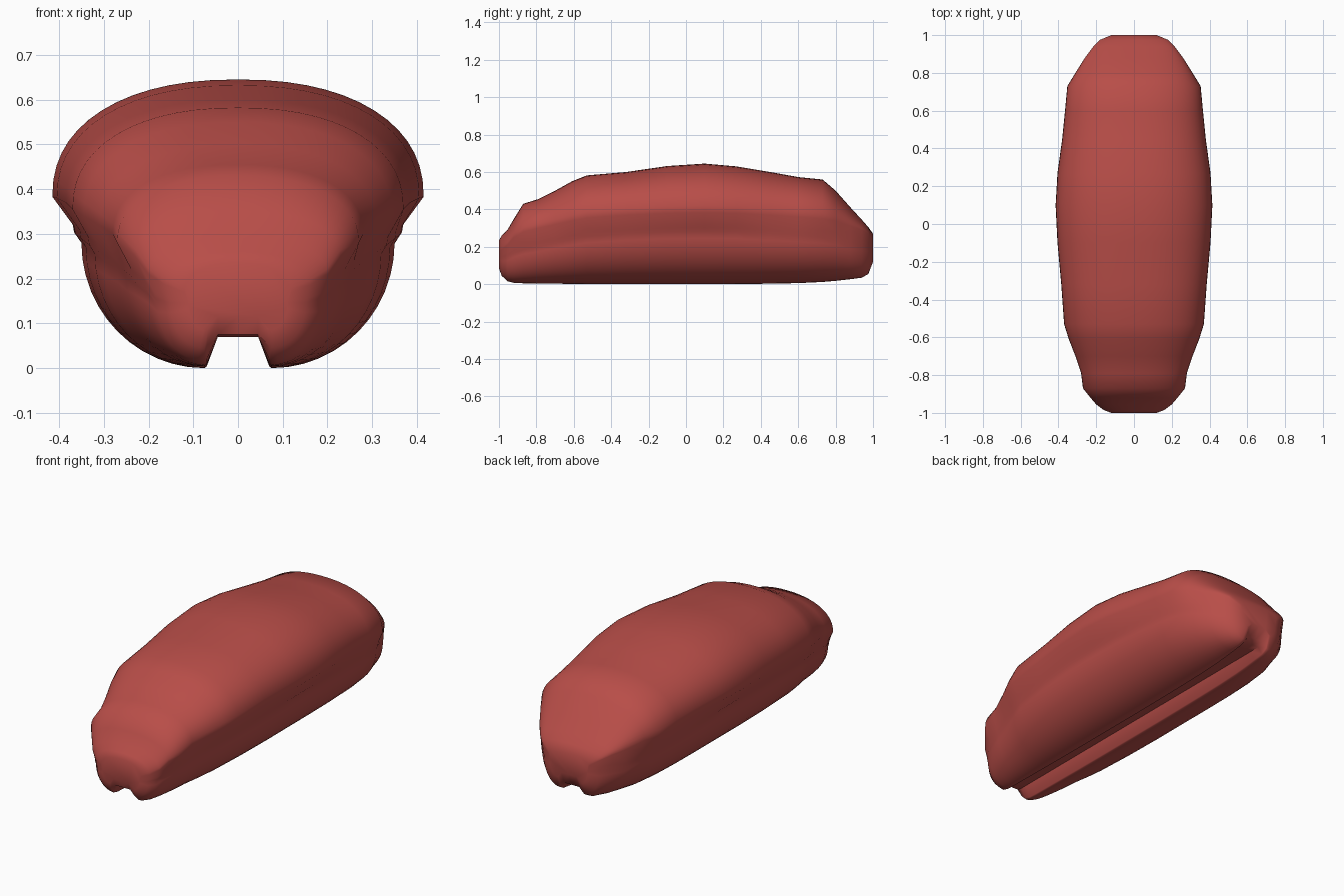
import bpy, bmesh, math

if "Cube" in bpy.data.objects:
    bpy.data.objects.remove(bpy.data.objects["Cube"])

# stations: y, shell half width, top z, shell rim z, belly half width, bottom z
STATIONS = [
    (-1.00, .12, .235, .17, .11, .085),
    (-.985, .16, .26, .185, .15, .045),
    (-.955, .20, .29, .21, .18, .016),
    (-.92, .23, .35, .25, .20, .007),
    (-.87, .27, .43, .28, .225, .005),
    (-.79, .28, .455, .30, .25, .004),
    (-.70, .31, .50, .32, .27, .003),
    (-.61, .345, .55, .34, .30, .002),
    (-.53, .37, .582, .355, .32, .001),
    (-.32, .385, .60, .37, .34, 0),
    (-.10, .405, .632, .38, .35, 0),
    (.10, .415, .645, .383, .35, 0),
    (.27, .405, .63, .38, .35, .001),
    (.45, .38, .60, .37, .345, .003),
    (.60, .365, .573, .36, .335, .006),
    (.73, .353, .56, .35, .315, .012),
    (.80, .31, .50, .34, .285, .018),
    (.88, .26, .41, .31, .25, .027),
    (.94, .215, .345, .29, .20, .035),
    (.975, .18, .305, .27, .165, .055),
    (1.00, .12, .27, .23, .11, .12),
]


def half_section(w, top, rim, belly, bottom):
    """Right half outline, from the crown down to the groove ceiling."""
    pts = []
    n = 2 / 2.25
    for i in range(15):                                   # domed shell
        a = math.pi / 2 * i / 14
        pts.append((w * math.sin(a) ** n, rim + (top - rim) * max(math.cos(a), 0) ** n))
    h = min(.1, (rim - bottom) * .35)
    pts.append((w + (belly - w) * .7, rim - h * .62))      # undercut below the rim
    pts.append((w + (belly - w) * .75, rim - h * .8))
    zb = rim - h
    inner = min(.075, belly * .65)
    for i in range(13):                                   # round belly
        a = math.pi / 2 * i / 12
        pts.append((inner + (belly - inner) * math.cos(a),
                    zb - (zb - bottom) * math.sin(a)))
    ceiling = max(.07, bottom + .03)                      # underside groove
    pts += [(inner * .93, bottom + .004), (.045, ceiling), (0, ceiling)]
    return pts


# body lofted through the stations
bm = bmesh.new()
rings = []
for y, *dims in STATIONS:
    half = half_section(*dims)
    outline = half + [(-x, z) for x, z in half[-2:0:-1]]
    rings.append([bm.verts.new((x, y, z)) for x, z in outline])
for a, b in zip(rings, rings[1:]):
    for i in range(len(a)):
        j = (i + 1) % len(a)
        bm.faces.new((a[i], a[j], b[j], b[i]))
bm.faces.new(rings[0])
bm.faces.new(rings[-1])
bmesh.ops.recalc_face_normals(bm, faces=bm.faces)
mesh = bpy.data.meshes.new("loaf_body")
bm.to_mesh(mesh)
bm.free()
body = bpy.data.objects.new("loaf_body", mesh)
bpy.context.collection.objects.link(body)

# red finish
red = bpy.data.materials.new("red")
red.diffuse_color = (.48, .075, .065, 1)
red.use_nodes = True
red.node_tree.nodes["Principled BSDF"].inputs["Base Color"].default_value = red.diffuse_color
mesh.materials.append(red)

# smooth shading with the groove edges kept sharp
bpy.context.view_layer.objects.active = body
body.select_set(True)
bpy.ops.object.shade_smooth_by_angle(angle=math.radians(50))
